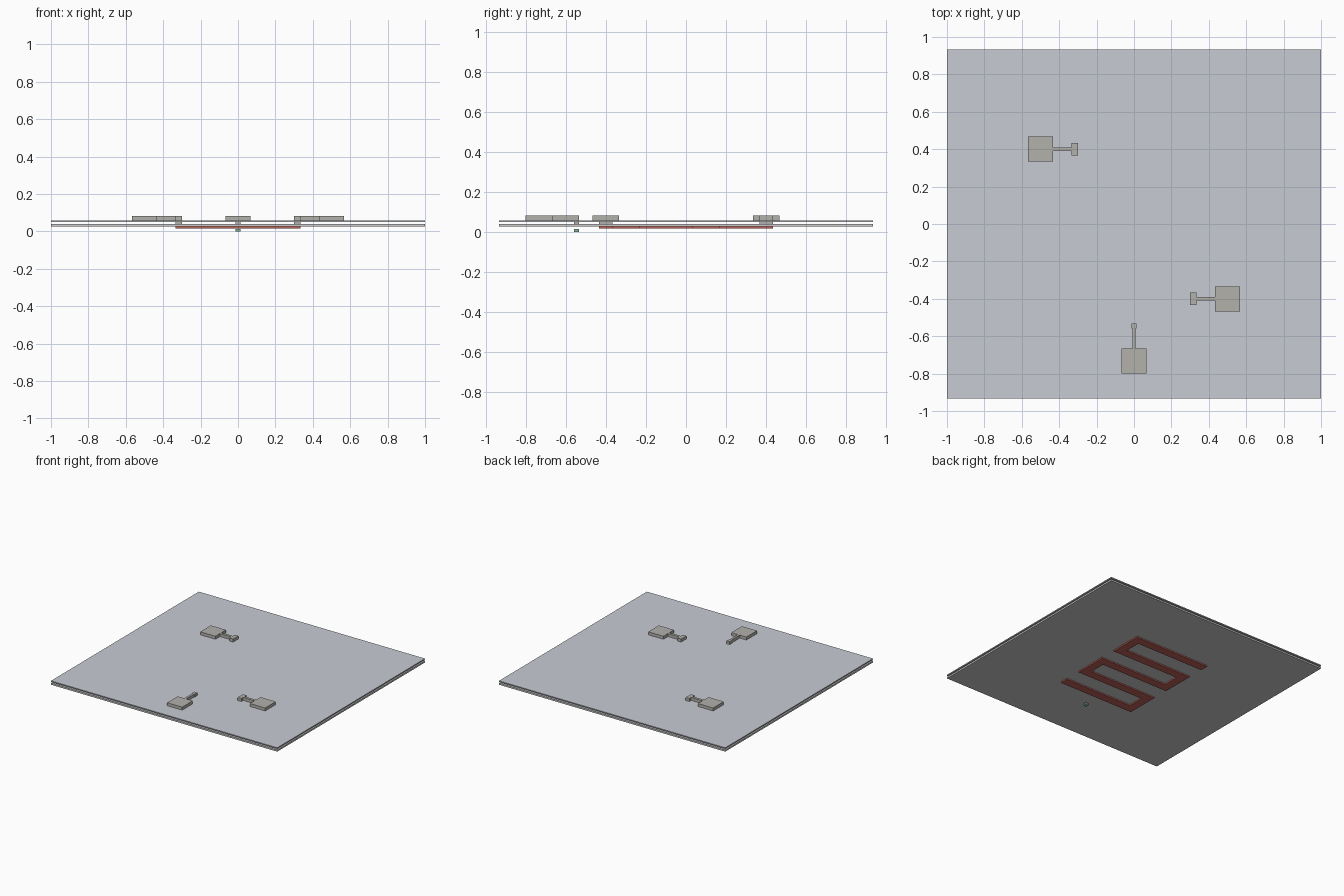
import bpy, bmesh

if "Cube" in bpy.data.objects:
    bpy.data.objects.remove(bpy.data.objects["Cube"])


def material(name, rgb):
    m = bpy.data.materials.new(name)
    m.diffuse_color = (*rgb, 1)
    m.use_nodes = True
    m.node_tree.nodes["Principled BSDF"].inputs["Base Color"].default_value = m.diffuse_color
    return m


def finish(name, bm, mat=None):
    me = bpy.data.meshes.new(name)
    bm.to_mesh(me)
    bm.free()
    ob = bpy.data.objects.new(name, me)
    bpy.context.collection.objects.link(ob)
    if mat:
        me.materials.append(mat)
    return ob


def box(name, x, y, z, mat=None):
    bm = bmesh.new()
    bmesh.ops.create_cube(bm, size=1)
    for v in bm.verts:
        v.co = [r[0] if c < 0 else r[1] for c, r in zip(v.co, (x, y, z))]
    return finish(name, bm, mat)


def prism(name, outline, z0, z1, mat=None):
    bm = bmesh.new()
    face = bm.faces.new([bm.verts.new((x, y, z0)) for x, y in outline])
    new = bmesh.ops.extrude_face_region(bm, geom=[face])["geom"]
    bmesh.ops.translate(bm, vec=(0, 0, z1 - z0),
                        verts=[g for g in new if isinstance(g, bmesh.types.BMVert)])
    bmesh.ops.recalc_face_normals(bm, faces=bm.faces)
    return finish(name, bm, mat)


plate_mat = material("plate_blue_grey", (0.58, 0.60, 0.66))
base_mat = material("base_grey", (0.6, 0.6, 0.62))
metal = material("metal", (0.45, 0.44, 0.41))
red = material("heater_red", (0.5, 0.12, 0.1))
green = material("sensor_green", (0.25, 0.5, 0.35))

# Two thin plates with an air gap between them
box("lower_plate", (-1, 1), (-0.933, 0.933), (0.0267, 0.04), base_mat)
box("upper_plate", (-1, 1), (-0.933, 0.933), (0.05, 0.058), plate_mat)

# Heater track: offset both sides of a five-bar serpentine centre line
w, e = 0.0333, 0.3
path = [(-0.3333, 0.4)]
for i in range(5):
    y, s = 0.4 - 0.2 * i, 1 if i % 2 == 0 else -1
    if i:
        path.append((-s * e, y))
    path.append((s * (0.3333 if i == 4 else e), y))


def side(sign):
    pts = []
    for i, (x, y) in enumerate(path):
        normals = set()
        for a, b in zip(path[max(i - 1, 0):i + 1], path[max(i, 1):i + 2]):
            dx, dy = b[0] - a[0], b[1] - a[1]
            if abs(dx) > abs(dy):
                normals.add((0, 1 if dx > 0 else -1))
            else:
                normals.add((1 if dy < 0 else -1, 0))
        pts.append((x + sign * w * sum(n[0] for n in normals),
                    y + sign * w * sum(n[1] for n in normals)))
    return pts


prism("heater_track", side(1) + side(-1)[::-1], 0.0167, 0.0267, red)

# Heater terminals: square pad, thin lead and contact, on opposite corners
z = (0.058, 0.082)
for s, label in ((-1, "left"), (1, "right")):
    def xr(a, b):
        return tuple(sorted((s * a, s * b)))

    def yr(h):
        return (-s * 0.4 - h, -s * 0.4 + h)
    box(label + "_pad", xr(0.433, 0.567), yr(0.0667), z, metal)
    box(label + "_lead", xr(0.333, 0.433), yr(0.01), z, metal)
    box(label + "_contact", xr(0.3, 0.333), yr(0.0333), (0.04, 0.082), metal)

# Sensor terminal at the front
box("front_pad", (-0.0667, 0.0667), (-0.8, -0.6667), z, metal)
box("front_lead", (-0.0085, 0.0085), (-0.6667, -0.56), z, metal)
box("front_contact", (-0.0133, 0.0133), (-0.56, -0.5333), (0.04, 0.082), metal)

# Small sensor chip below the plates
box("sensor_chip", (-0.0133, 0.0133), (-0.56, -0.5333), (0, 0.0133), green)
